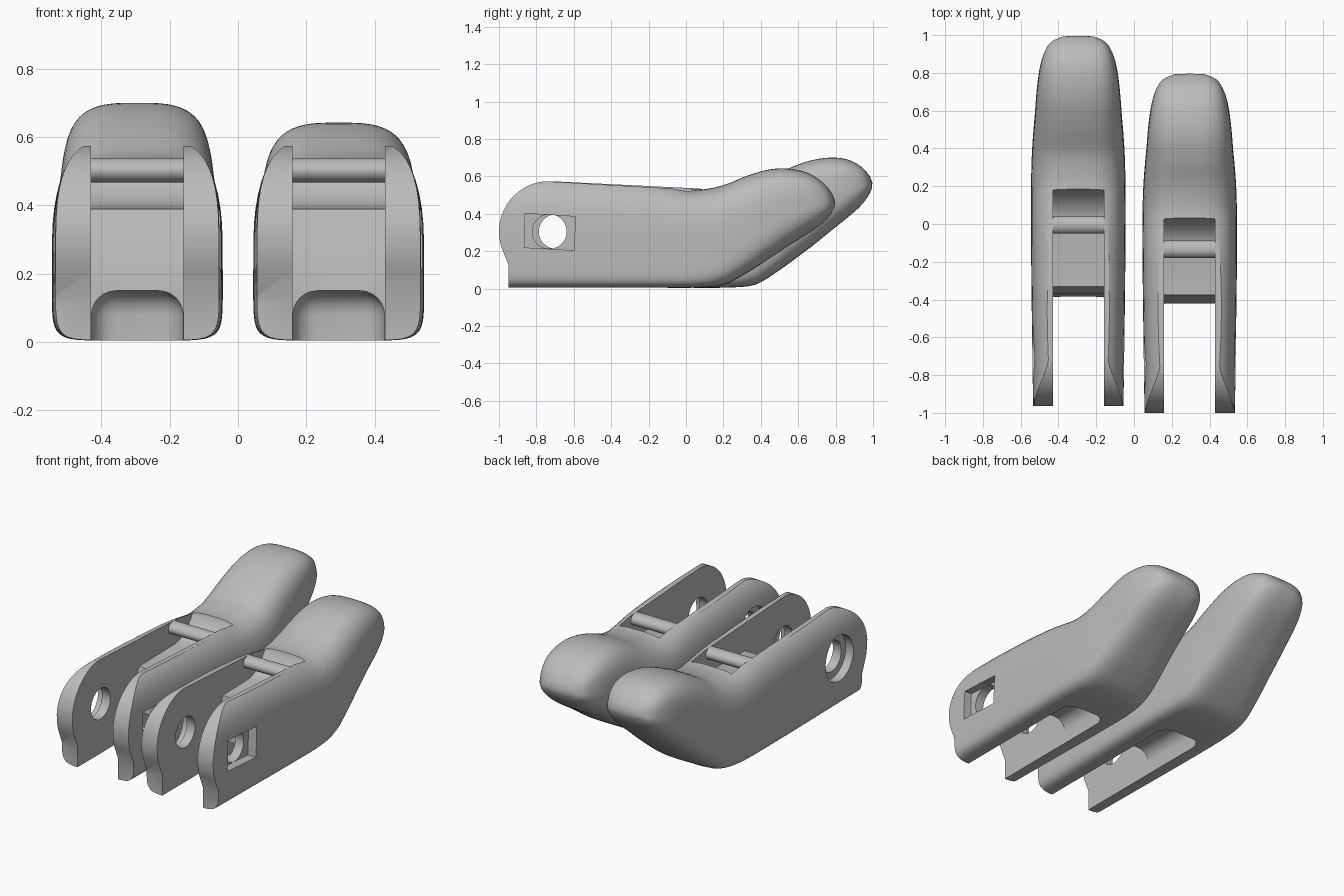
import bpy, bmesh, math
from mathutils import Vector, Matrix

if "Cube" in bpy.data.objects:
    bpy.data.objects.remove(bpy.data.objects["Cube"], do_unlink=True)

GREY = (0.5, 0.5, 0.5, 1)
grey = bpy.data.materials.new("plain_grey")
grey.use_nodes = True
grey.diffuse_color = GREY
grey.node_tree.nodes["Principled BSDF"].inputs["Base Color"].default_value = GREY

SLOT = 0.135  # half width of the gap between the two hinge legs

# bottom y, bottom z, top y, top z, half width, bottom squareness
STATIONS = [
    (-1.1, .005, -1.1, .61, .238, 8), (-.6, .005, -.6, .60, .245, 8),
    (-.2, .005, -.2, .57, .25, 8), (.05, .005, .02, .532, .25, 7),
    (.20, .02, .12, .535, .247, 5), (.32, .08, .22, .56, .24, 4),
    (.43, .15, .33, .605, .23, 3.4), (.55, .23, .45, .638, .22, 3),
    (.66, .30, .56, .64, .205, 2.8), (.73, .35, .66, .615, .182, 2.6),
    (.775, .40, .74, .56, .145, 2.5), (.795, .44, .785, .50, .085, 2.4),
]


def stretch(y):
    """Extra length of the longer finger at depth y."""
    keys = [(-2, .035), (-.4, .035), (-.1, .14), (.5, .2), (2, .2)]
    for (a, p), (b, q) in zip(keys, keys[1:]):
        if y <= b:
            return p + (q - p) * (y - a) / (b - a)
    return .2


def place(y, z, long):
    if not long:
        return y, z
    return y + stretch(y), z + .1 * max(0, min(1, (y - .2) / .6))


def new_object(name, bm):
    bmesh.ops.recalc_face_normals(bm, faces=bm.faces)
    mesh = bpy.data.meshes.new(name)
    bm.to_mesh(mesh)
    bm.free()
    mesh.materials.append(grey)
    ob = bpy.data.objects.new(name, mesh)
    bpy.context.collection.objects.link(ob)
    return ob


def prism(name, outline, x0, x1):
    """Extrude a side outline (y, z) along x."""
    bm = bmesh.new()
    face = bm.faces.new([bm.verts.new((x0, y, z)) for y, z in outline])
    out = bmesh.ops.extrude_face_region(bm, geom=[face])["geom"]
    bmesh.ops.translate(bm, vec=(x1 - x0, 0, 0),
                        verts=[v for v in out if isinstance(v, bmesh.types.BMVert)])
    return new_object(name, bm)


def disc(name, y, z, ry, rz, x0, x1, sides=40):
    ring = [2 * math.pi * i / sides for i in range(sides)]
    return prism(name, [(y + ry * math.cos(a), z + rz * math.sin(a)) for a in ring], x0, x1)


def smooth_path(rows, steps=4):
    """Catmull-Rom interpolation of the stations."""
    out = []
    for i in range(len(rows) - 1):
        a, b, c, d = (rows[max(0, min(len(rows) - 1, i + k))] for k in (-1, 0, 1, 2))
        for s in range(steps):
            t = s / steps
            out.append([q + .5 * t * (r - p + t * (2 * p - 5 * q + 4 * r - e
                        + t * (3 * (q - r) + e - p))) for p, q, r, e in zip(a, b, c, d)])
    return out + [list(rows[-1])]


def shell(name, long, count=56):
    """Loft of rounded sections along the bent finger."""
    bm = bmesh.new()
    rings = []
    for yb, zb, yt, zt, w, square in smooth_path(STATIONS):
        low, high = Vector((0, *place(yb, zb, long))), Vector((0, *place(yt, zt, long)))
        ring = []
        for i in range(count):
            a = 2 * math.pi * (i + .5) / count
            c, s = math.cos(a), math.sin(a)
            n = 3.2 if s > 0 else square
            x = math.copysign(abs(c) ** (2 / n), c) * w
            up = abs(s) ** (2 / n)
            v = .42 + .58 * up if s > 0 else .42 - .42 * up
            ring.append(bm.verts.new(low.lerp(high, v) + Vector((x, 0, 0))))
        rings.append(ring)
    for r, q in zip(rings, rings[1:]):
        for i in range(count):
            j = (i + 1) % count
            bm.faces.new((r[i], r[j], q[j], q[i]))
    bm.faces.new(rings[0])
    # domed fingertip
    tip = bm.verts.new(sum((v.co for v in rings[-1]), Vector()) / count + Vector((0, .006, 0)))
    for i in range(count):
        bm.faces.new((rings[-1][i], rings[-1][(i + 1) % count], tip))
    return new_object(name, bm)


def rounded_box(name, x, y0, y1, z0, z1, radius):
    bm = bmesh.new()
    size = Matrix.Diagonal((2 * x, y1 - y0, z1 - z0, 1))
    bmesh.ops.create_cube(bm, size=1, matrix=Matrix.Translation((0, (y0 + y1) / 2, (z0 + z1) / 2)) @ size)
    bmesh.ops.bevel(bm, geom=bm.edges[:], offset=radius, segments=6, profile=.5, affect='EDGES')
    return new_object(name, bm)


def carve(ob, cutter, operation='DIFFERENCE'):
    mod = ob.modifiers.new("carve", 'BOOLEAN')
    mod.operation, mod.solver, mod.object = operation, 'EXACT', cutter
    bpy.context.view_layer.objects.active = ob
    bpy.ops.object.modifier_apply(modifier=mod.name)
    bpy.data.objects.remove(cutter, do_unlink=True)


def finish(ob, x, angle):
    ob.location.x = x
    bpy.ops.object.select_all(action='DESELECT')
    ob.select_set(True)
    bpy.context.view_layer.objects.active = ob
    bpy.ops.object.shade_smooth_by_angle(angle=math.radians(angle))


def finger(label, x, long):
    def path(points):
        return [(place(y, 0, long)[0], z) for y, z in points]

    hinge_y, hinge_z = place(-.73, 0, long)[0], .305
    body = shell(label + "_finger_body", long)

    # rounded hinge end and flat leg tops
    arc = [math.radians(200 - 105 * i / 14) for i in range(15)]
    outline = [(-.95, -.1), (-.95, .13)]
    outline += [(-.73 + .27 * math.cos(a), .305 + .27 * math.sin(a)) for a in arc]
    outline += [(.02, .53), (.06, 1), (1.3, 1), (1.3, -.1)]
    carve(body, prism("side_outline", path(outline), -.5, .5), 'INTERSECT')

    # gap between legs, floor ledge and curved pocket behind the pin
    gap = [(-1.3, -.1), (-.425, -.1), (-.42, .15), (-.405, .27), (-.375, .39), (-.12, .395),
           (-.08, .405), (-.04, .43), (-.005, .465), (.025, .51), (.04, .56), (.04, .8), (-1.3, .8)]
    carve(body, prism("gap", path(gap), -SLOT, SLOT))

    # arched recess underneath
    rear = place(-.06, 0, long)[0]
    carve(body, rounded_box("recess", SLOT - .0005, -.75, rear, -.25, .15, .072))

    # hinge hole, square pocket on the left side, round pocket on the right
    carve(body, disc("hole", hinge_y, hinge_z, .092, .092, -.5, .5))
    corners = [(-.135, -.085), (.13, -.1), (.14, .08), (-.13, .097)]
    carve(body, prism("square_pocket", [(hinge_y + a, hinge_z + b) for a, b in corners], .19, .4))
    carve(body, disc("round_pocket", hinge_y, hinge_z, .135, .135, -.4, -.19))
    finish(body, x, 30)

    # cross pin
    pin = disc(label + "_cross_pin", place(-.133, 0, long)[0], .503, .046, .036,
               -SLOT - .01, SLOT + .01, 24)
    finish(pin, x, 40)


finger("long", -.295, True)
finger("short", .295, False)
